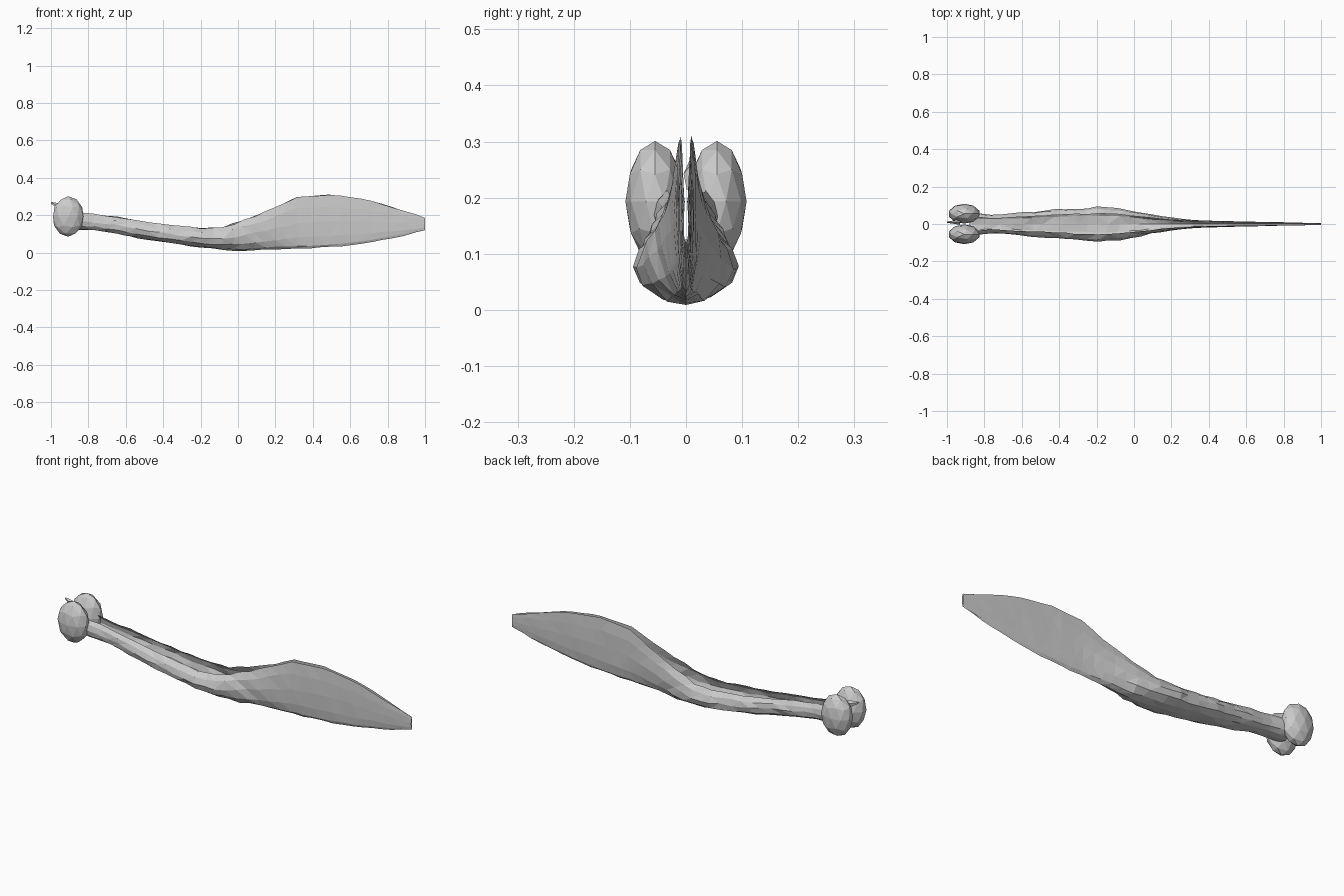
import bpy, bmesh, random
from mathutils import Vector

if "Cube" in bpy.data.objects:
    bpy.data.objects.remove(bpy.data.objects["Cube"])
random.seed(4)

def make_object(name, bm):
    mesh = bpy.data.meshes.new(name)
    bm.to_mesh(mesh)
    bm.free()
    obj = bpy.data.objects.new(name, mesh)
    bpy.context.collection.objects.link(obj)
    return obj

# Stations along the pod: x, bottom z, top z, half width
stations = [
    (-0.88, .125, .22, .060), (-0.75, .118, .205, .050), (-0.60, .09, .185, .060),
    (-0.40, .055, .15, .080), (-0.20, .025, .13, .090), (-0.08, .015, .135, .085),
    (0.02, .008, .17, .068), (0.10, .014, .20, .050), (0.20, .018, .24, .034),
    (0.32, .02, .30, .022), (0.50, .03, .308, .015), (0.70, .052, .28, .011),
    (0.86, .085, .235, .008), (1.00, .12, .185, .004),
]
# Half of the open-topped U section: width fraction, height fraction
half = [(0, 0), (.5, .05), (.88, .22), (1, .5), (.88, .78), (.6, 1)]
section = [(-y, z) for y, z in reversed(half[1:])] + half

def sample(x):
    for a, b in zip(stations, stations[1:]):
        if x <= b[0]:
            t = (x - a[0]) / (b[0] - a[0])
            return [p + (q - p) * t for p, q in zip(a, b)]
    return stations[-1]

# Curved trough that narrows into the double-walled blade
bm = bmesh.new()
rings = []
count = 34
for i in range(count):
    x, zb, zt, w = sample(-0.88 + 1.88 * i / (count - 1))
    ring = []
    for y, z in section:
        j = 0 if i in (0, count - 1) else .008
        ring.append(bm.verts.new((x + random.uniform(-j, j),
                                  y * w * random.uniform(.94, 1.06),
                                  zb + z * (zt - zb) + random.uniform(-j, j) * .4)))
    rings.append(ring)
for a, b in zip(rings, rings[1:]):
    for k in range(len(section) - 1):
        bm.faces.new((a[k], b[k], b[k + 1], a[k + 1]))
bmesh.ops.triangulate(bm, faces=bm.faces[:])
make_object("pod_shell", bm)

# Paired rounded lobes at the head end
def lobe(name, side):
    bm = bmesh.new()
    bmesh.ops.create_icosphere(bm, subdivisions=2, radius=1)
    for v in bm.verts:
        v.co = Vector((v.co.x * .085 - .908,
                       side * .055 + v.co.y * .053,
                       v.co.z * .108 + .193))
    make_object(name, bm)

lobe("left_lobe", 1)
lobe("right_lobe", -1)

# Small pointed tip behind the lobes
bm = bmesh.new()
bmesh.ops.create_cone(bm, cap_ends=True, segments=5, radius1=.025, radius2=.006, depth=.06)
for v in bm.verts:
    v.co = Vector((-.965 - v.co.z * 1.15, v.co.x * .6 + .01, .25 + v.co.y + v.co.z * .5))
make_object("rear_tip", bm)
